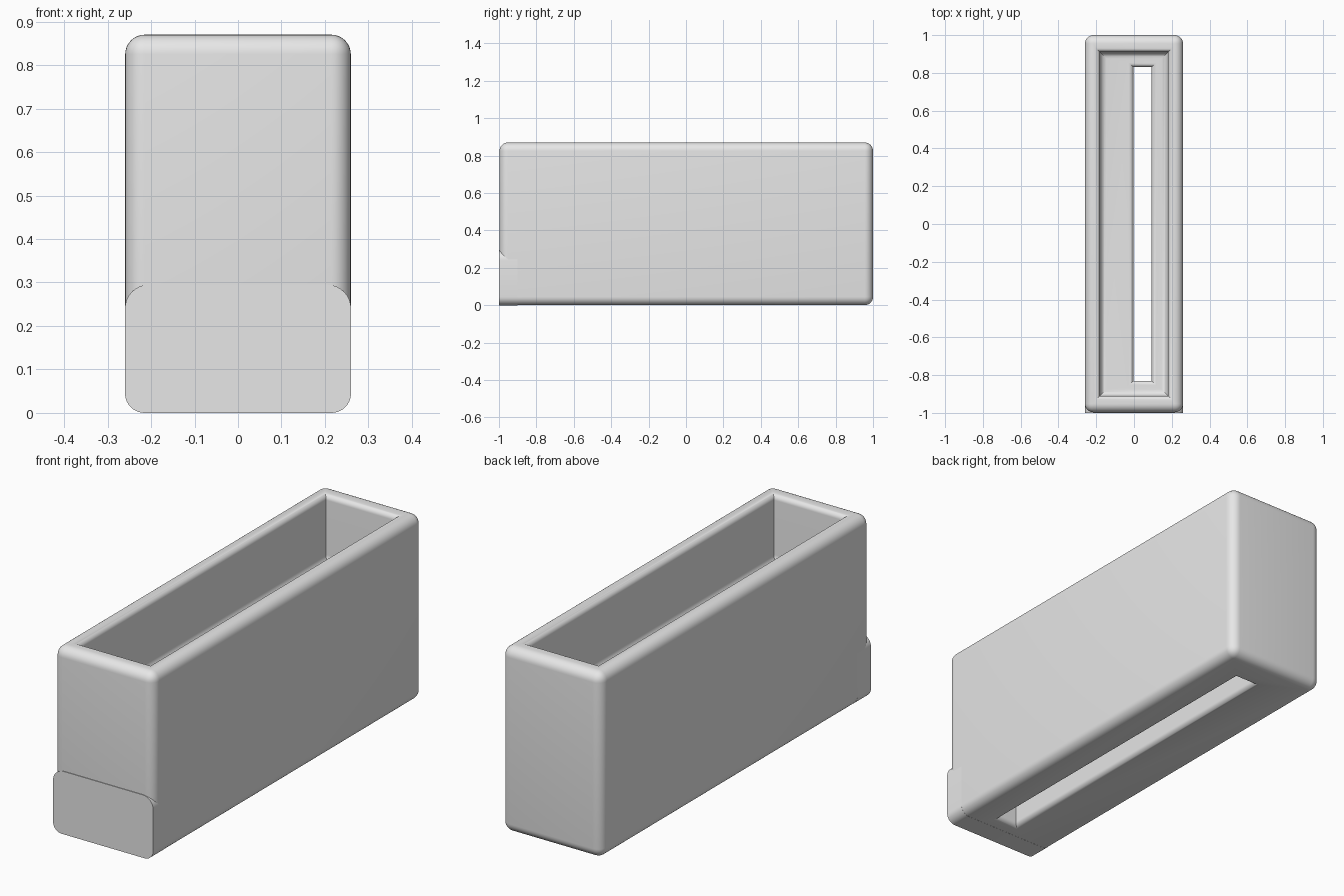
import bpy, bmesh, math

if "Cube" in bpy.data.objects:
    bpy.data.objects.remove(bpy.data.objects["Cube"], do_unlink=True)

HALF_W, HALF_L, HEIGHT, ROUND = 0.26, 1.0, 0.87, 0.045
STEPS = 8

grey = bpy.data.materials.new("light grey")
grey.use_nodes = True
grey.diffuse_color = (0.8, 0.8, 0.8, 1)
grey.node_tree.nodes["Principled BSDF"].inputs["Base Color"].default_value = (0.8, 0.8, 0.8, 1)


def make_object(name, bm):
    bmesh.ops.recalc_face_normals(bm, faces=bm.faces)
    mesh = bpy.data.meshes.new(name)
    bm.to_mesh(mesh)
    bm.free()
    obj = bpy.data.objects.new(name, mesh)
    bpy.context.collection.objects.link(obj)
    mesh.materials.append(grey)
    return obj


def loft(bm, rings):
    """Skin a stack of closed rings and cap both ends."""
    loops = [[bm.verts.new(p) for p in ring] for ring in rings]
    for a, b in zip(loops, loops[1:]):
        for i in range(len(a)):
            j = (i + 1) % len(a)
            bm.faces.new((a[i], a[j], b[j], b[i]))
    bm.faces.new(loops[0])
    bm.faces.new(loops[-1])


def arc(radius):
    """Steps round a quarter circle as (cosine, sine) offsets."""
    for i in range(STEPS + 1):
        t = math.pi / 2 * i / STEPS
        yield radius * math.cos(t), radius * math.sin(t)


def smooth(obj):
    bpy.ops.object.select_all(action='DESELECT')
    obj.select_set(True)
    bpy.context.view_layer.objects.active = obj
    bpy.ops.object.shade_smooth_by_angle(angle=math.radians(35))


# Body: rounded block, a hair inside the front lip
bm = bmesh.new()
bmesh.ops.create_cube(bm, size=1)
for v in bm.verts:
    v.co.x *= 2 * HALF_W - 0.001
    v.co.y = HALF_L if v.co.y > 0 else 0.003 - HALF_L
    v.co.z = HEIGHT if v.co.z > 0 else 0.0005
bmesh.ops.bevel(bm, geom=bm.edges[:], offset=ROUND, segments=STEPS,
                profile=0.5, affect='EDGES')
body = make_object("body", bm)

# Cutter: flared slot through the base, then the tray with rounded floor and rim
FLOOR, FILLET, RIM = 0.555, 0.035, 0.025
slot = (-0.003, 0.093, 0.83)
tray = (-0.18, 0.18, 0.91)


def rect(base, grow, z):
    x0, x1, y = base[0] - grow, base[1] + grow, base[2] + grow
    return [(x0, -y, z), (x1, -y, z), (x1, y, z), (x0, y, z)]


rings = [rect(slot, RIM, -0.1)]
rings += [rect(slot, RIM - s, RIM - c) for c, s in reversed(list(arc(RIM)))][::-1]
rings += [rect(slot, RIM - c, FLOOR - RIM + s) for c, s in arc(RIM)]
rings += [rect(tray, s - FILLET, FLOOR + FILLET - c) for c, s in arc(FILLET)]
rings += [rect(tray, RIM - c, HEIGHT - RIM + s) for c, s in arc(RIM)]
rings += [rect(tray, RIM, HEIGHT + 0.1)]
bm = bmesh.new()
loft(bm, rings)
cutter = make_object("cavity_cutter", bm)

cut = body.modifiers.new("cavity", 'BOOLEAN')
cut.object = cutter
cut.operation = 'DIFFERENCE'
cut.solver = 'EXACT'
bpy.context.view_layer.objects.active = body
bpy.ops.object.modifier_apply(modifier=cut.name)
bpy.data.objects.remove(cutter, do_unlink=True)
smooth(body)

# Front lip: square-ended plate with rounded corners across the lower front
LIP_TOP, LIP_ROUND = 0.295, 0.055
outline = []
for sx, sz, r in ((1, 1, LIP_ROUND), (-1, 1, LIP_ROUND), (-1, -1, ROUND), (1, -1, ROUND)):
    corner = [(sx * (HALF_W - r + c), (LIP_TOP - r if sz > 0 else r) + sz * s)
              for c, s in arc(r)]
    outline += corner if sx * sz > 0 else corner[::-1]
bm = bmesh.new()
loft(bm, [[(x, y, z) for x, z in outline] for y in (-HALF_L, 0.1 - HALF_L)])
smooth(make_object("front_lip", bm))
